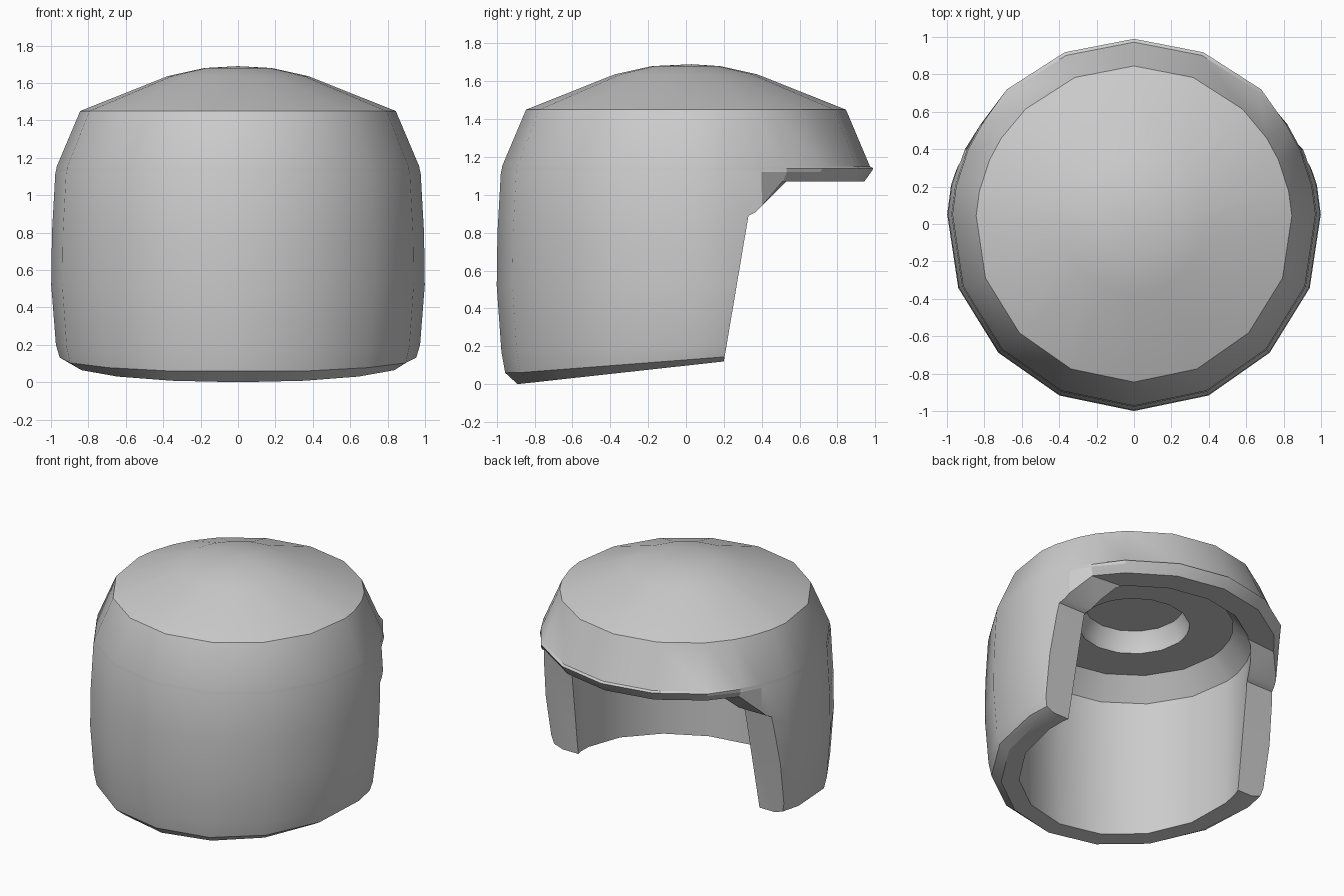
import bpy, bmesh
from math import radians, cos, sin, hypot

if "Cube" in bpy.data.objects:
    bpy.data.objects.remove(bpy.data.objects["Cube"])

# column angles for the right half (front to back), mirrored to the left
half = [-90, -66.5, -43.5, -20, 3, 12, 24, 33, 46.6, 68, 90]
angles = [radians(a) for a in half + [180 - a for a in reversed(half[1:-1])]]

# cross-section from outer crown, down the outside, under the lip, up the inside
# (radius, height, follows the sloped hem)
profile = [(0, 1.69, 0), (.18, 1.68, 0), (.375, 1.637, 0), (.845, 1.45, 0),
           (.972, 1.15, 0), (.972, 1.14, 0), (.978, 1.12, 0), (.996, .8, 0), (1.0, .52, 0),
           (.975, .17, .3), (.955, .06, .7), (.89, .0, 1), (.77, .0, 1),
           (.785, 1.05, 0), (.665, 1.2, 0), (.37, 1.2, 0), (.37, 1.26, 0),
           (.33, 1.35, 0), (0, 1.35, 0)]
FLANGE = 5


def make_object(name, bm):
    mesh = bpy.data.meshes.new(name)
    bm.to_mesh(mesh)
    bm.free()
    ob = bpy.data.objects.new(name, mesh)
    bpy.context.collection.objects.link(ob)
    return ob


# shell: swept rings, with a thin flange around the back brim
bm = bmesh.new()
rings = []
for i, (r, z, slope) in enumerate(profile):
    ring = []
    for a in angles:
        rr = r + (.018 if i == FLANGE and sin(a) > .6 else 0)
        x, y = rr * cos(a), rr * sin(a)
        if r == 0:
            y = .03
        ring.append(bm.verts.new((x, y, z + slope * max(0, .11 * (y + .89)))))
    rings.append(ring)
n = len(angles)
for upper, lower in zip(rings, rings[1:]):
    for j in range(n):
        k = (j + 1) % n
        bm.faces.new((upper[j], lower[j], lower[k], upper[k]))
bmesh.ops.remove_doubles(bm, verts=bm.verts, dist=.0005)
bmesh.ops.recalc_face_normals(bm, faces=bm.faces)
shell = make_object("helmet_shell", bm)

# cutter: side profile of the open back, extruded across x
outline = [(.18, -.2), (.2, .12), (.33, .89), (.37, .91), (.53, 1.07),
           (1.3, 1.07), (1.3, -.2)]
bm = bmesh.new()
face = bm.faces.new([bm.verts.new((-1.3, y, z)) for y, z in outline])
ext = bmesh.ops.extrude_face_region(bm, geom=[face])
bmesh.ops.translate(bm, vec=(2.6, 0, 0),
                    verts=[v for v in ext["geom"] if isinstance(v, bmesh.types.BMVert)])
bmesh.ops.recalc_face_normals(bm, faces=bm.faces)
cutter = make_object("opening_cutter", bm)
cutter.hide_render = True

mod = shell.modifiers.new("opening", 'BOOLEAN')
mod.operation = 'DIFFERENCE'
mod.solver = 'EXACT'
mod.object = cutter
bpy.context.view_layer.objects.active = shell
shell.select_set(True)
cutter.select_set(False)
bpy.ops.object.modifier_apply(modifier=mod.name)
bpy.data.objects.remove(cutter)

# taper the underside of the brim inwards
for v in shell.data.vertices:
    if v.co.y > .36 and 1.0 < v.co.z < 1.11 and hypot(v.co.x, v.co.y) > .9:
        v.co.x *= .96
        v.co.y *= .96

bpy.ops.object.shade_smooth_by_angle(angle=radians(24))
